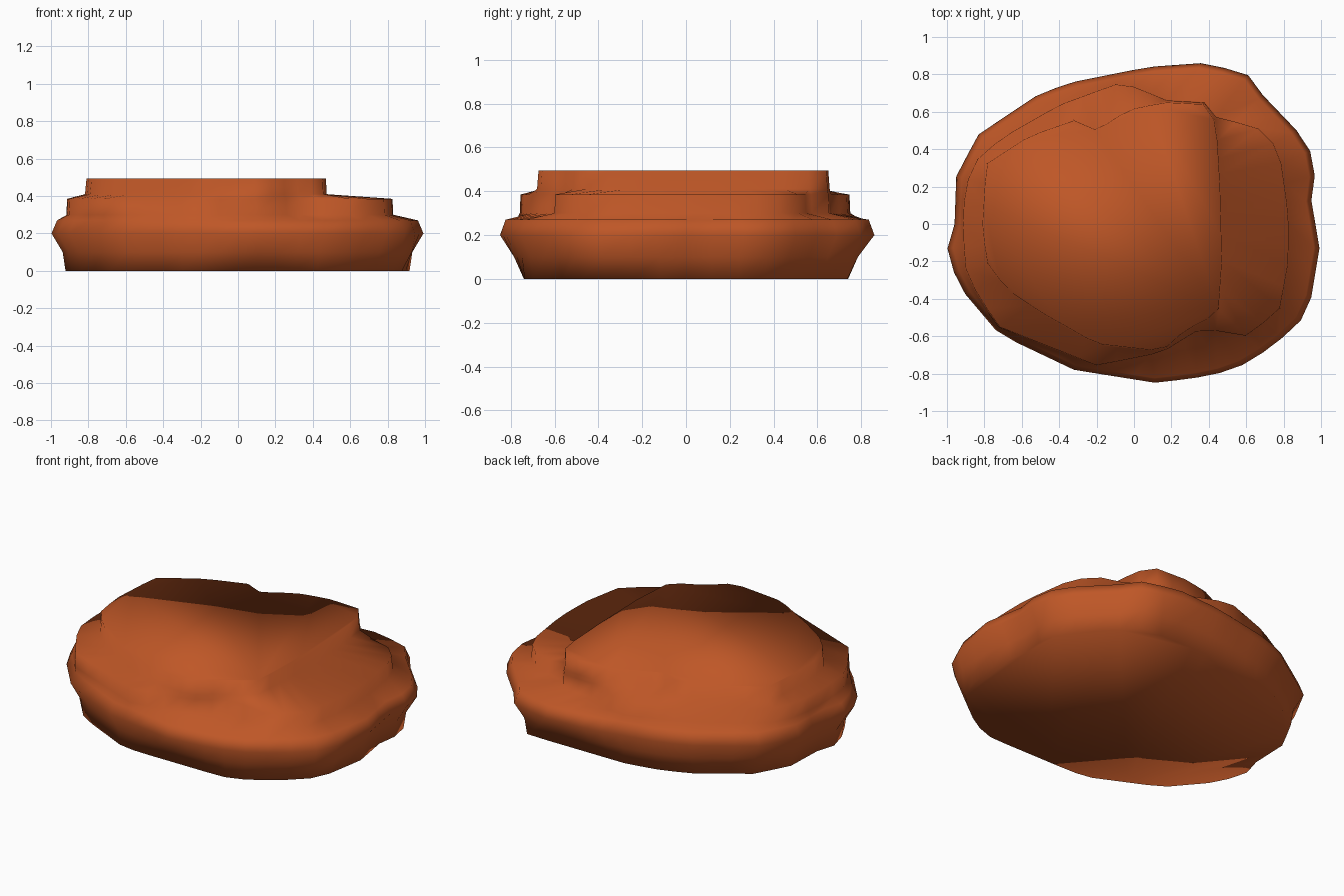
import bpy, bmesh, math
from mathutils import Vector

cube = bpy.data.objects.get("Cube")
if cube:
    bpy.data.objects.remove(cube, do_unlink=True)

SEGMENTS = 48

# Slab outlines seen from above, in hundredths of a unit, counter-clockwise
RIM = [(100, -8), (94, 8), (97, 24), (94, 40), (82, 57), (74, 62), (60, 81), (36, 86),
       (8, 84), (-32, 76), (-50, 70), (-83, 48), (-95, 26), (-96, -2), (-100, -14),
       (-94, -33), (-72, -59), (-32, -78), (12, -85), (42, -81), (62, -74), (87, -55), (94, -44)]
MIDDLE = [(83, -20), (83, 5), (78, 40), (66, 52), (42, 58), (16, 65), (5, 73), (-10, 75),
          (-40, 64), (-68, 48), (-83, 37), (-91, 20), (-92, -5), (-90, -28), (-73, -55),
          (-20, -76), (15, -69), (36, -56), (60, -60), (78, -47)]
CROWN = [(47, -20), (46, 20), (44, 54), (37, 64), (16, 65), (-3, 61), (-20, 50), (-30, 56),
         (-56, 47), (-79, 32), (-81, 0), (-79, -20), (-68, -35), (-50, -47), (-20, -64),
         (15, -68), (27, -57), (45, -48)]


def directions():
    for i in range(SEGMENTS):
        a = math.tau * i / SEGMENTS
        yield Vector((math.cos(a), math.sin(a)))


def radii(outline):
    """Distance from the centre to the outline in each direction."""
    pts = [Vector(p) / 100 for p in outline]
    result = []
    for d in directions():
        best = 0
        for p, q in zip(pts, pts[1:] + pts[:1]):
            e = q - p
            det = d.cross(e)
            if abs(det) > 1e-9:
                along, t = p.cross(e) / det, p.cross(d) / det
                if along > 0 and -1e-6 <= t <= 1 + 1e-6:
                    best = max(best, along)
        result.append(best)
    return result


def scaled(ring, factor):
    return [r * factor for r in ring]


rim, middle, crown = radii(RIM), radii(MIDDLE), radii(CROWN)
middle = [max(m, c + 0.015) for m, c in zip(middle, crown)]

# Foot tucks in under the rim, more at the front and back, with a toe on the left front
foot, waist = [], []
for d, r in zip(directions(), rim):
    limit = 0.74 / max(abs(d.y), 0.01)
    toe = max(0, 1 - (d - Vector((0.9, -0.43))).length / 0.3)
    base = min(r * 0.925, limit)
    foot.append(base)
    waist.append(min(r * 0.94, limit * 1.06) + 0.05 * toe)

# Stack of rings from the ground to the crown: radii and height
layers = [(foot, 0.0), (waist, 0.1), (rim, 0.2), (scaled(rim, 0.97), 0.27),
          (middle, 0.3), (scaled(middle, 0.995), 0.385),
          (scaled(crown, 1.01), 0.41), (crown, 0.495)]

bm = bmesh.new()
rings = []
for ring, z in layers:
    rings.append([bm.verts.new((d.x * r, d.y * r, z)) for d, r in zip(directions(), ring)])
for low, high in zip(rings, rings[1:]):
    for i in range(SEGMENTS):
        j = (i + 1) % SEGMENTS
        bm.faces.new((low[i], low[j], high[j], high[i]))
bm.faces.new(rings[-1])
bm.faces.new(rings[0][::-1])

# Soften the crown edge and round the whole stone's shading
for f in bm.faces:
    f.smooth = True
bm.normal_update()

mesh = bpy.data.meshes.new("layered_rock")
bm.to_mesh(mesh)
bm.free()
rock = bpy.data.objects.new("layered_rock", mesh)
bpy.context.collection.objects.link(rock)

# Rust coloured stone
rust = bpy.data.materials.new("rust_stone")
rust.use_nodes = True
colour = (0.52, 0.095, 0.02, 1)
rust.diffuse_color = colour
rust.node_tree.nodes["Principled BSDF"].inputs["Base Color"].default_value = colour
mesh.materials.append(rust)
